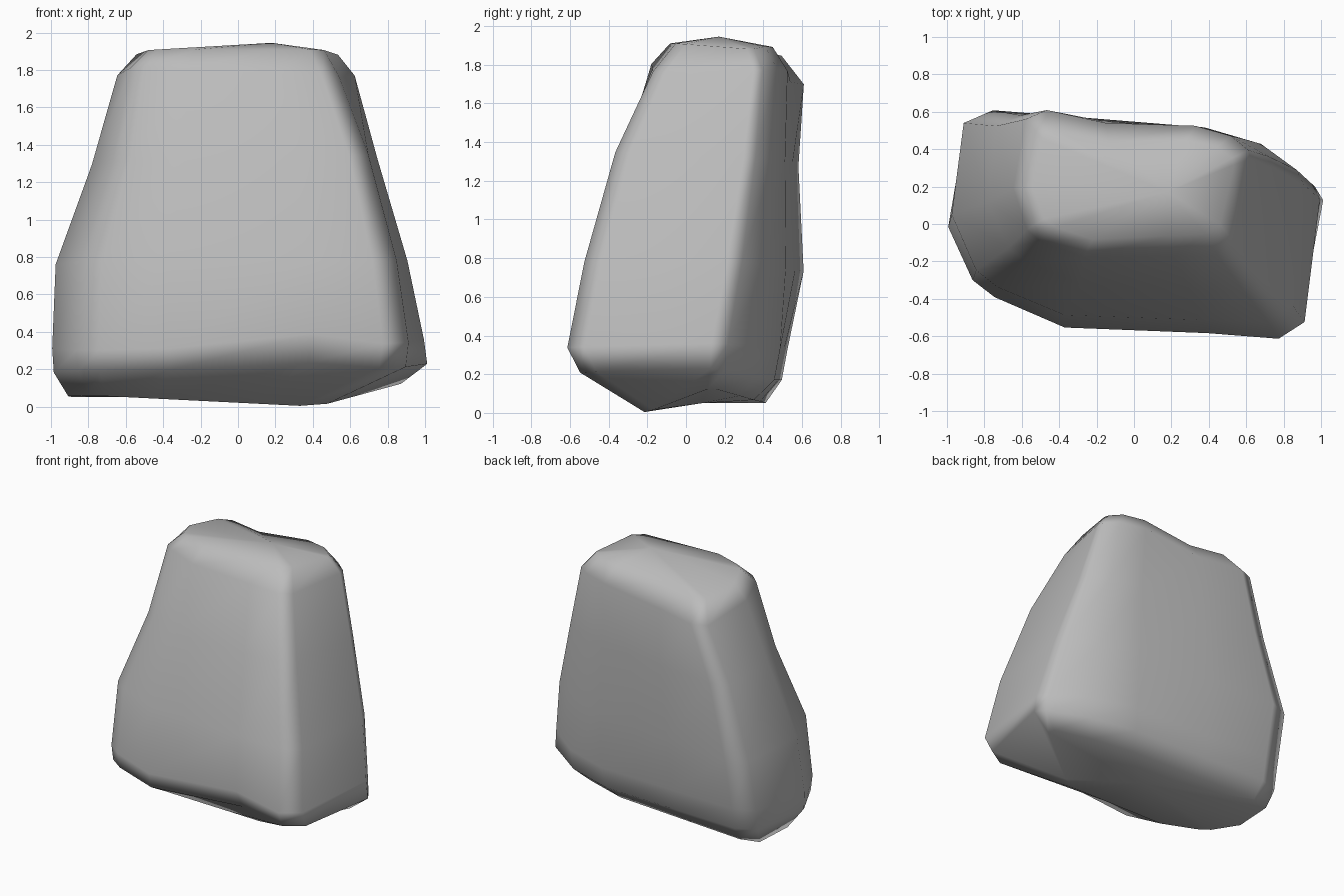
import bpy
import bmesh
from mathutils import Vector

default = bpy.data.objects.get("Cube")
if default:
    bpy.data.objects.remove(default, do_unlink=True)


def make_material(name, rgb):
    mat = bpy.data.materials.new(name)
    mat.use_nodes = True
    colour = (*rgb, 1.0)
    mat.diffuse_color = colour
    mat.node_tree.nodes["Principled BSDF"].inputs["Base Color"].default_value = colour
    return mat


# Each level lists five corners:
# front right, front left, left side, back left, back right
LEVELS = [
    [(-.78, -.15, .06), (.42, -.21, 0), (.9, .13, .13), (.5, .34, .07), (-.88, .42, .05)],
    [(-.83, -.34, .19), (.88, -.55, .21), (1.02, .17, .23), (.56, .45, .17), (-.9, .5, .17)],
    [(-.84, -.35, .3), (.9, -.62, .34), (1, .18, .36), (.58, .48, .33), (-.9, .53, .33)],
    [(-.82, -.3, .78), (.84, -.53, .78), (.91, .26, .78), (.58, .5, .76), (-.9, .62, .73)],
    [(-.65, -.17, 1.31), (.69, -.37, 1.35), (.75, .34, 1.32), (.53, .5, 1.3), (-.73, .59, 1.27)],
    [(-.56, -.07, 1.82), (.53, -.17, 1.76), (.63, .38, 1.77), (.47, .51, 1.78), (-.57, .62, 1.69)],
    [(-.47, 0, 1.91), (.45, -.05, 1.91), (.54, .34, 1.88), (.4, .44, 1.9), (-.48, .5, 1.84)],
]
BULGE = .075
# Positions around each ring
DENT, BACK_MID = 3, 10


def ring_points(corners):
    """Bulge the front and right sides, then chamfer the main corners."""
    fr, fl, side, bl, br = [Vector(c) for c in corners]
    swell = BULGE * (fl.x - fr.x)
    front_mid = fr.lerp(fl, .27) - Vector((0, swell, 0))
    right_mid = fr.lerp(br, .38) - Vector((swell, 0, 0))
    back_mid = bl.lerp(br, .55)

    def cut(corner, before, share_before, after, share_after):
        return [corner.lerp(before, share_before), corner.lerp(after, share_after)]

    return [
        *cut(fr, right_mid, .15, front_mid, .2), front_mid, front_mid.lerp(fl, .6),
        *cut(fl, front_mid, .1, side, .12),
        *cut(side, fl, .06, bl, .12),
        *cut(bl, side, .3, back_mid, .25), back_mid,
        *cut(br, back_mid, .22, right_mid, .14), right_mid,
    ]


rings = [ring_points(level) for level in LEVELS]

# Worn hollow under the front edge
rings[1][DENT] += Vector((0, .05, .03))
rings[2][DENT] += Vector((0, .01, .06))

# Shallow dip along the top back edge
for ring in rings[-2:]:
    ring[BACK_MID] += Vector((-.05, -.03, -.02))

# Loft the rings into a closed stone
bm = bmesh.new()
loops = [[bm.verts.new(p) for p in ring] for ring in rings]
count = len(loops[0])
for low, high in zip(loops, loops[1:]):
    for i in range(count):
        j = (i + 1) % count
        bm.faces.new((low[i], low[j], high[j], high[i]))


def cap(loop, centre):
    hub = bm.verts.new(centre)
    for i in range(count):
        bm.faces.new((hub, loop[i], loop[(i + 1) % count]))


cap(loops[0], (0, .08, .05))
cap(loops[-1], (.18, .17, 1.945))
bmesh.ops.recalc_face_normals(bm, faces=bm.faces)
for face in bm.faces:
    face.smooth = True

mesh = bpy.data.meshes.new("boulder")
bm.to_mesh(mesh)
bm.free()
mesh.materials.append(make_material("stone grey", (.5, .5, .5)))
boulder = bpy.data.objects.new("boulder", mesh)
bpy.context.collection.objects.link(boulder)

# Keep the broad faces flat and the worn edges soft
boulder.modifiers.new("flat_faces", 'WEIGHTED_NORMAL')
